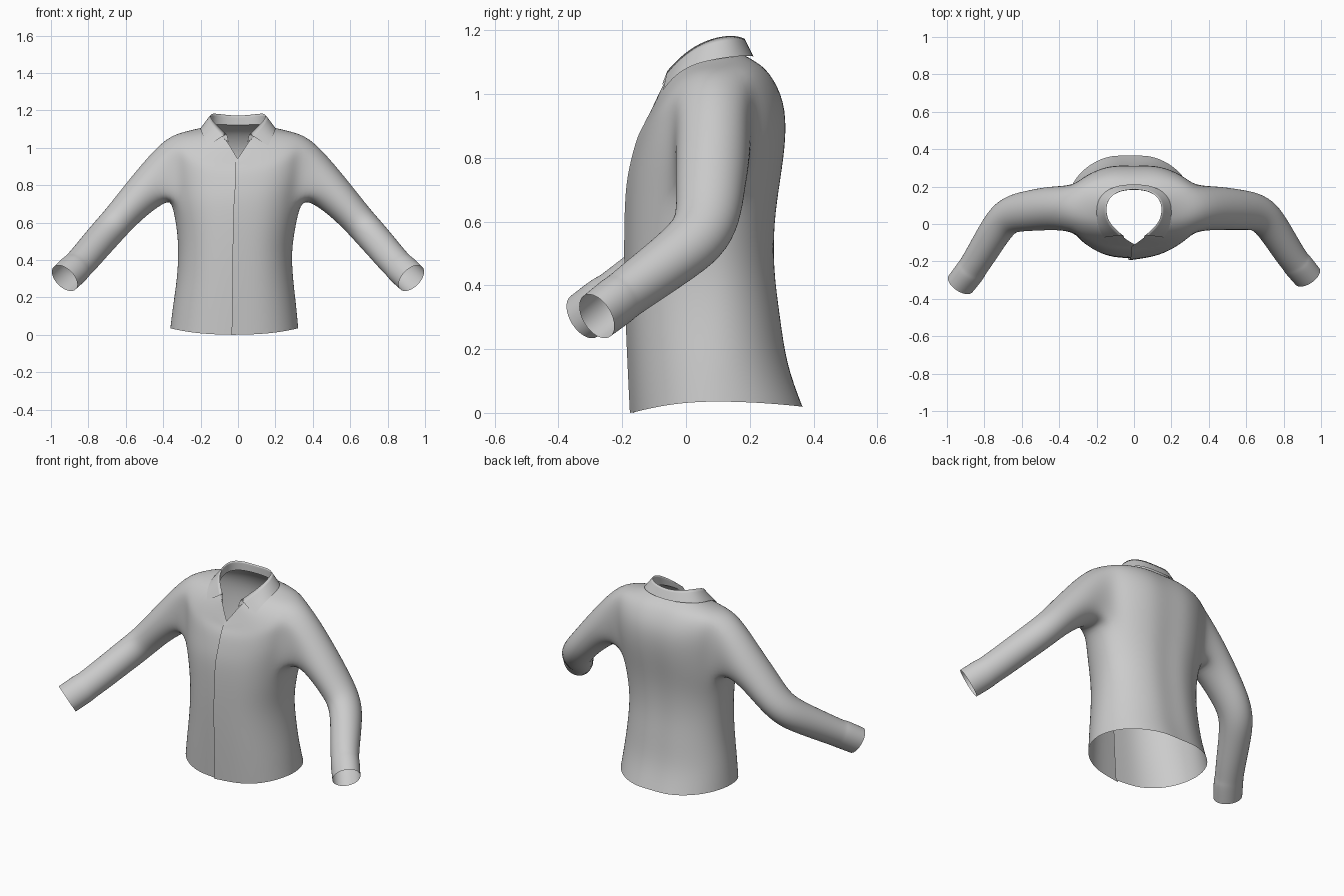
import bpy, bmesh
from math import sin, cos, pi
from mathutils import Vector

if "Cube" in bpy.data.objects:
    bpy.data.objects.remove(bpy.data.objects["Cube"])

H = 12  # columns from centre front to centre back

# torso rings: centre x, half width, front y, back y, z at front / side / back
RINGS = [
    (-.02, .345, -.170, .378, .000, .036, .018),
    (-.018, .332, -.177, .326, .14, .16, .15),
    (-.016, .312, -.184, .306, .30, .30, .30),
    (-.016, .304, -.188, .284, .45, .45, .45),
    (-.01, .320, -.188, .286, .59, .58, .60),
    (-.01, .345, -.183, .306, .72, .70, .73),
    (0, .365, -.165, .326, .80, .84, .86),
    (0, .378, -.146, .322, .87, .97, .98),
    (0, .385, -.125, .272, .905, 1.065, 1.07)]
# neckline, centre front to centre back (first point is the bottom of the V)
NECK = [(0, -.115, .925), (.05, -.075, 1.03), (.095, -.042, 1.065), (.14, .01, 1.09),
        (.155, .07, 1.11), (.145, .13, 1.125), (.09, .175, 1.125), (0, .187, 1.12)]
# collar fold line and outer edge
FOLD = [(.06, -.058, 1.075), (.105, -.022, 1.115), (.14, .025, 1.152), (.15, .08, 1.178),
        (.135, .14, 1.188), (.08, .178, 1.18), (0, .187, 1.172)]
EDGE = [(.16, -.072, 1.012), (.185, -.035, 1.060), (.198, .02, 1.092), (.202, .08, 1.108),
        (.187, .15, 1.118), (.11, .205, 1.122), (0, .215, 1.115)]
# sleeve rings: centre, radius up, radius sideways
SLEEVE = [
    (.45, .085, .81, .118, .118), (.55, .077, .715, .098, .110), (.64, .070, .615, .088, .103),
    (.70, .040, .548, .088, .098), (.76, -.045, .48, .086, .088), (.825, -.150, .403, .084, .080),
    (.865, -.205, .361, .082, .075), (.868, -.209, .358, .087, .078), (.927, -.280, .303, .085, .074)]


def along(points, t):
    i = min(int(t), len(points) - 2)
    return Vector(points[i]).lerp(Vector(points[i + 1]), t - i)


def torso_point(ring, j, s):
    cx, w, yf, yb, zf, zs, zb = ring
    a = pi * j / H
    c, yc = cos(a), .085
    x = w * abs(sin(a)) ** (.82 if c > 0 else .93)
    y = yc - c * (yc - yf if c > 0 else yb - yc)
    z = zs + ((zf if c > 0 else zb) - zs) * c * c
    if j == H:
        x, y = 0, y - .014
    return Vector((cx + s * x, y, z))


def placket(p, s):
    # the front edges overlap slightly
    return p + (Vector((-.014, -.006, 0)) if s > 0 else Vector((.008, .004, 0)))


def finish(bm, name):
    bmesh.ops.remove_doubles(bm, verts=bm.verts, dist=1e-4)
    bmesh.ops.recalc_face_normals(bm, faces=bm.faces)
    mesh = bpy.data.meshes.new(name)
    bm.to_mesh(mesh)
    bm.free()
    ob = bpy.data.objects.new(name, mesh)
    bpy.context.collection.objects.link(ob)
    sub = ob.modifiers.new("smooth", 'SUBSURF')
    sub.levels = sub.render_levels = 2
    sub.boundary_smooth = 'PRESERVE_CORNERS'
    for p in mesh.polygons:
        p.use_smooth = True
    return ob


# shirt body with sleeves
bm = bmesh.new()
for s in (1, -1):
    rows = [[torso_point(r, j, s) for j in range(H + 1)] for r in RINGS]
    neck = []
    for j in range(H + 1):
        p = along(NECK, j / H * 7)
        neck.append(Vector((s * p.x, p.y, p.z)))
    rows.append([a.lerp(b, .5) + Vector((0, 0, .004)) for a, b in zip(rows[-1], neck)])
    rows.append(neck)
    for r in rows:
        r[0] = placket(r[0], s)
    g = [[bm.verts.new(p) for p in r] for r in rows]
    for i in range(len(g) - 1):
        for j in range(H):
            if not (5 <= i < 8 and 4 <= j < 8):  # armhole
                bm.faces.new((g[i][j], g[i][j + 1], g[i + 1][j + 1], g[i + 1][j]))
    # armhole loop, from the shoulder top round the back
    loop = [g[8][6], g[8][7], g[8][8], g[7][8], g[6][8], g[5][8], g[5][7], g[5][6],
            g[5][5], g[5][4], g[6][4], g[7][4], g[8][4], g[8][5]]
    n = len(loop)
    # sleeve swept from the armhole to the cuff
    cs = [Vector(q[:3]) for q in SLEEVE]
    path = [Vector((.34, .085, .89))] + cs + [cs[-1] * 2 - cs[-2]]
    for k, q in enumerate(SLEEVE):
        t = (path[k + 2] - path[k]).normalized()
        u = Vector((.75, 0, .6))
        u = (u - t * u.dot(t)).normalized()
        v = u.cross(t)
        ring = []
        for m in range(n):
            a = 2 * pi * m / n
            p = cs[k] + (u * cos(a) * q[3] + v * sin(a) * q[4]) * 1.02
            if s < 0:
                p.y -= .04 * k / 8
            ring.append(bm.verts.new((s * p.x, p.y, p.z)))
        for m in range(n):
            bm.faces.new((loop[m], loop[(m + 1) % n], ring[(m + 1) % n], ring[m]))
        loop = ring
finish(bm, "shirt_body")

# folded collar
bm = bmesh.new()
crease = bm.edges.layers.float.new("crease_edge")
for s in (1, -1):
    rows = [[bm.verts.new((s * x, y, z)) for x, y, z in line] for line in (NECK[1:], FOLD, EDGE)]
    for a, b in zip(rows, rows[1:]):
        for j in range(6):
            bm.faces.new((a[j], a[j + 1], b[j + 1], b[j]))
    for a, b in zip(rows[1], rows[1][1:]):
        bm.edges.get((a, b))[crease] = .6
finish(bm, "collar")
